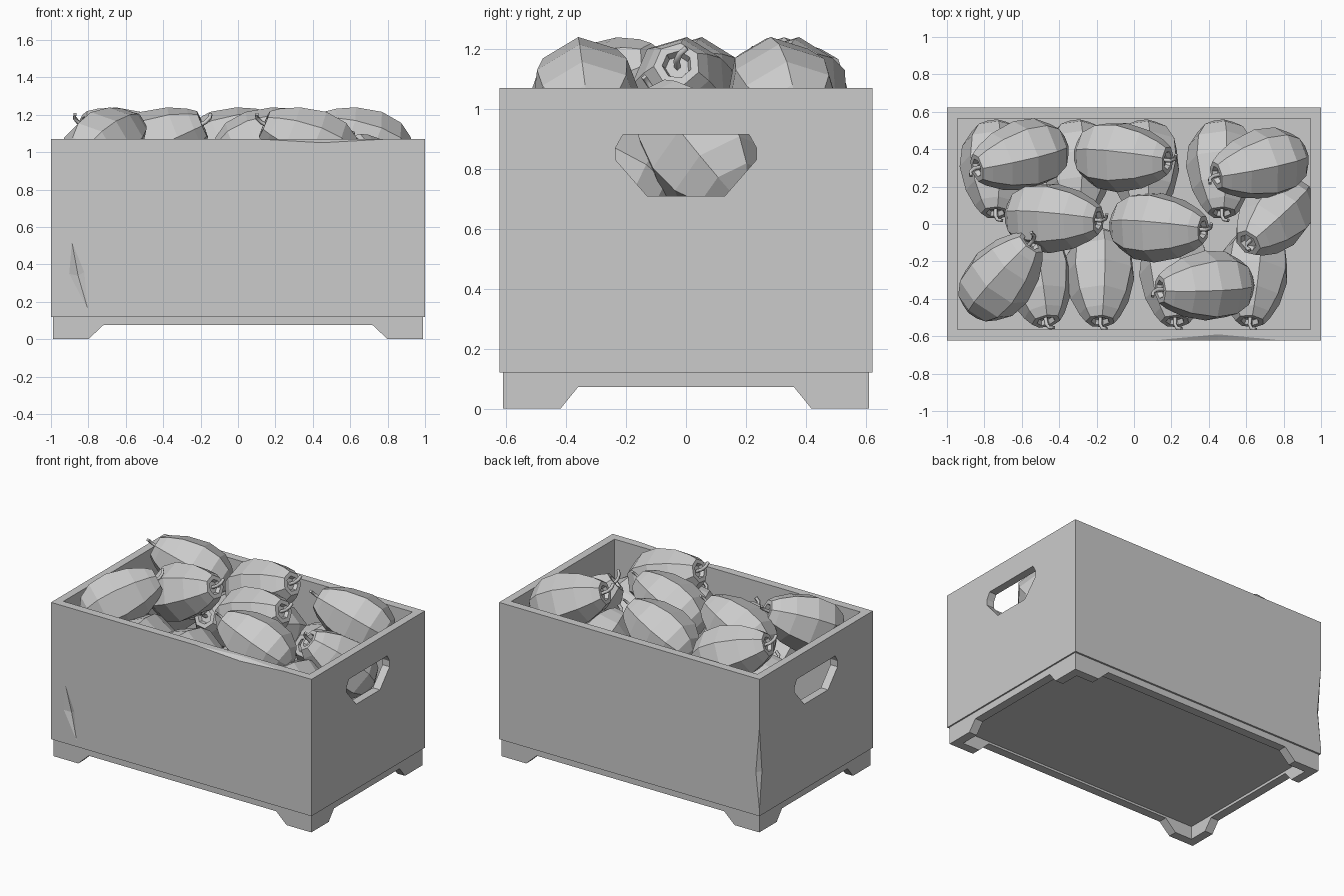
import bpy, bmesh
from math import cos, sin, tau
from mathutils import Vector, Matrix

cube = bpy.data.objects.get("Cube")
if cube:
    bpy.data.objects.remove(cube)

grey = bpy.data.materials.new("plain grey")
grey.use_nodes = True
grey.diffuse_color = (0.6, 0.6, 0.6, 1)
bsdf = next(n for n in grey.node_tree.nodes if n.type == 'BSDF_PRINCIPLED')
bsdf.inputs["Base Color"].default_value = grey.diffuse_color


def add(name, mesh, matrix=Matrix()):
    if not mesh.materials:
        mesh.materials.append(grey)
    obj = bpy.data.objects.new(name, mesh)
    obj.matrix_world = matrix
    bpy.context.collection.objects.link(obj)
    return obj


def finish(bm, name):
    bmesh.ops.recalc_face_normals(bm, faces=bm.faces)
    mesh = bpy.data.meshes.new(name)
    bm.to_mesh(mesh)
    bm.free()
    return mesh


def hull(name, points):
    """Convex solid around a few points."""
    bm = bmesh.new()
    verts = [bm.verts.new(p) for p in points]
    bmesh.ops.convex_hull(bm, input=verts)
    bmesh.ops.dissolve_limit(bm, angle_limit=0.01, verts=bm.verts, edges=bm.edges)
    return add(name, finish(bm, name))


def box(name, hx, hy, z0, z1):
    return hull(name, [(x, y, z) for x in (-hx, hx) for y in (-hy, hy) for z in (z0, z1)])


def prism(name, half_profile, axis):
    """Mirrored profile pushed right through the crate along x or y."""
    pts = []
    for a, z in half_profile:
        for s in (-1, 1):
            for d in (-1.3, 1.3):
                pts.append((d, s * a, z) if axis == 'x' else (s * a, d, z))
    return hull(name, pts)


def carve(obj, cutters):
    """Subtract the cutters, bake the result and drop the helpers."""
    for c in cutters:
        c.hide_render = True
        mod = obj.modifiers.new("cut", 'BOOLEAN')
        mod.operation, mod.solver, mod.object = 'DIFFERENCE', 'EXACT', c
    deps = bpy.context.evaluated_depsgraph_get()
    baked = bpy.data.meshes.new_from_object(obj.evaluated_get(deps))
    obj.modifiers.clear()
    obj.data = baked
    for c in cutters:
        bpy.data.objects.remove(c)


# Crate walls with hand holes and three knocks in the surface
FRONT = -0.6235
crate = box("crate_body", 1, 0.6225, 0.12, 1.07)
carve(crate, [
    box("hollow", 0.945, 0.565, 0.16, 1.3),
    prism("hand_hole", [(0.21, 0.915), (0.235, 0.87), (0.235, 0.83), (0.13, 0.71)], 'x'),
    hull("front_gash", [(-0.89, FRONT, 0.53), (-0.905, FRONT, 0.35), (-0.8, FRONT, 0.15),
                        (-0.82, FRONT, 0.36), (-0.855, -0.605, 0.34)]),
    hull("rim_dent", [(0.08, FRONT, 1.071), (0.82, FRONT, 1.071), (0.45, -0.588, 1.071),
                      (0.45, FRONT, 1.05), (0.45, -0.64, 1.08)]),
    hull("corner_dent", [(-1.002, 0.6245, 0.78), (-1.002, 0.6245, 0.125), (-0.955, 0.64, 0.42),
                         (-1.02, 0.575, 0.42), (-1.02, 0.64, 0.42)]),
])

# Base frame with a corner foot at each end
base = box("base_frame", 0.99, 0.61, 0, 0.12)
carve(base, [
    box("underside", 0.93, 0.55, -0.1, 0.09),
    prism("front_gap", [(0.88, -0.1), (0.8, 0), (0.72, 0.075)], 'y'),
    prism("side_gap", [(0.5, -0.1), (0.415, 0), (0.36, 0.072)], 'x'),
])

# Faceted fruit: rings of (distance from stem end, radius)
SIDES = 7
RINGS = [(0.025, 0.04), (0, 0.05), (0, 0.078), (0.045, 0.112), (0.14, 0.16),
         (0.28, 0.193), (0.4, 0.18), (0.48, 0.13), (0.52, 0.065)]
bm = bmesh.new()
loops = []
for depth, r in RINGS:
    loops.append([bm.verts.new((r * sin(tau * (i + 0.15) / SIDES),
                                r * cos(tau * (i + 0.15) / SIDES), -depth))
                  for i in range(SIDES)])
for a, b in zip(loops, loops[1:]):
    for i in range(SIDES):
        j = (i + 1) % SIDES
        bm.faces.new((a[i], a[j], b[j], b[i]))
bm.faces.new(loops[0])
bm.faces.new(loops[-1])
fruit_mesh = finish(bm, "fruit")

# Bent twig for the stem
curve = bpy.data.curves.new("stem_path", 'CURVE')
curve.dimensions = '3D'
curve.bevel_depth, curve.bevel_resolution, curve.use_fill_caps = 0.011, 0, True
path = [(0, 0, -0.03), (0, 0.005, 0.02), (0.012, 0.018, 0.05), (0.035, 0.035, 0.06)]
spline = curve.splines.new('POLY')
spline.points.add(len(path) - 1)
for p, co in zip(spline.points, path):
    p.co = (*co, 1)
twig = bpy.data.objects.new("stem_path", curve)
bpy.context.collection.objects.link(twig)
stem_mesh = bpy.data.meshes.new_from_object(
    twig.evaluated_get(bpy.context.evaluated_depsgraph_get()))
bpy.data.objects.remove(twig)
stem_mesh.materials.clear()


def fruit(name, stem, end, z_stem, z_end):
    tip = Vector((*stem, z_stem))
    aim = tip - Vector((*end, z_end))
    m = Matrix.Translation(tip) @ aim.to_track_quat('Z', 'Y').to_matrix().to_4x4()
    add(name, fruit_mesh, m)
    add(name + "_stem", stem_mesh, m)


# Top layer, stem ends raised
TOP = [((-0.84, 0.3), (-0.38, 0.42)), ((0.18, 0.34), (-0.3, 0.38)),
       ((0.44, 0.26), (0.91, 0.37)), ((-0.19, 0.02), (-0.67, 0.05)),
       ((0.37, -0.03), (-0.11, 0)), ((0.14, -0.35), (0.62, -0.32)),
       ((-0.55, -0.1), (-0.86, -0.46))]
for n, (stem, end) in enumerate(TOP):
    fruit(f"top_fruit_{n + 1}", stem, end, 1.148, 0.945)
fruit("leaning_fruit", (0.61, -0.1), (0.85, 0.14), 1.04, 0.74)

# Lower layer: a front row and a back row, as (stem x, end x)
for n, (xs, xe) in enumerate([(-0.47, -0.56), (-0.18, -0.18), (0.22, 0.22), (0.62, 0.66)]):
    fruit(f"front_row_fruit_{n + 1}", (xs, -0.52), (xe, -0.05), 0.9, 0.68)
for n, x in enumerate((-0.74, -0.3, 0.06, 0.47)):
    fruit(f"back_row_fruit_{n + 1}", (x, 0.06), (x, 0.54), 0.9, 0.68)
